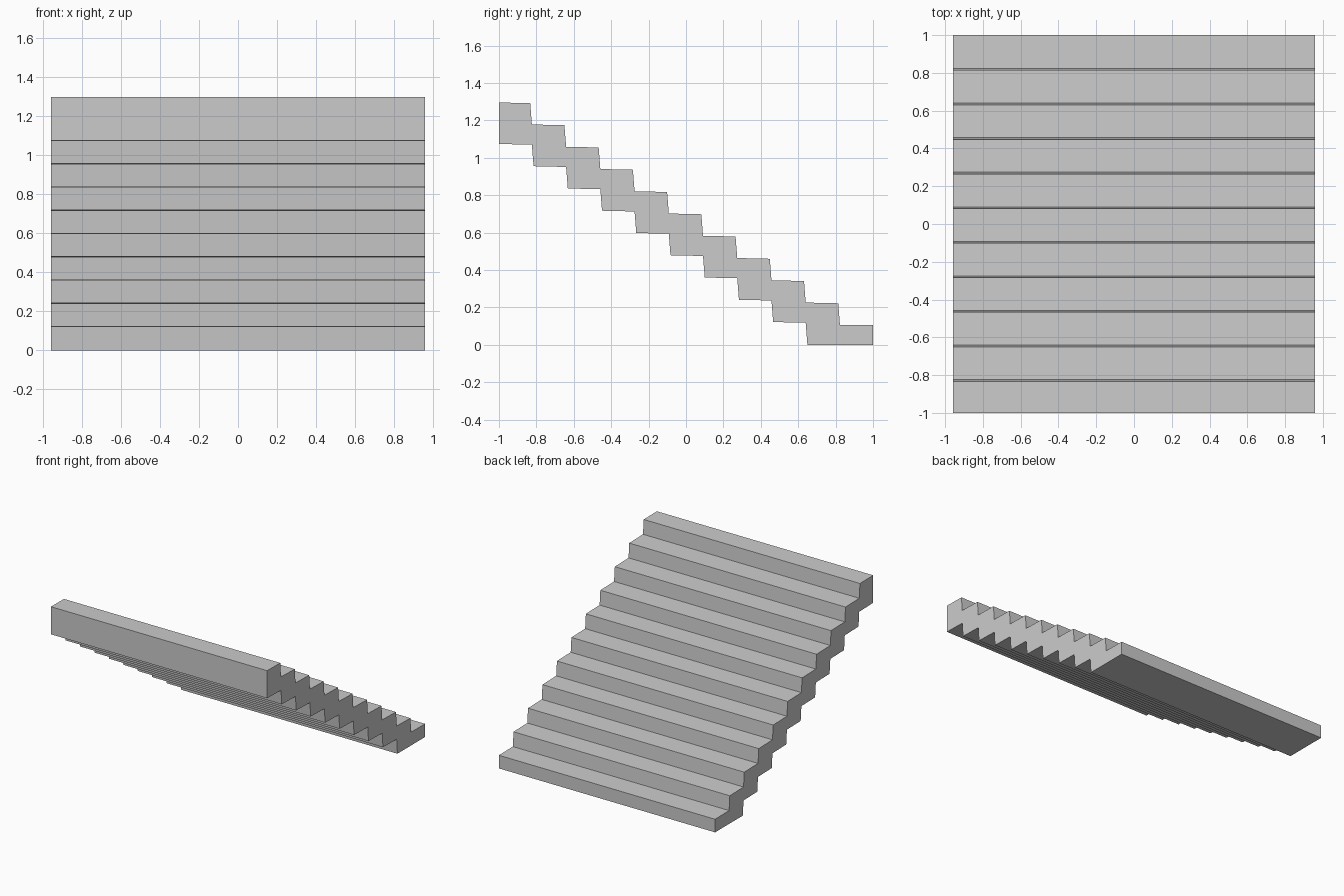
import bpy

if "Cube" in bpy.data.objects:
    bpy.data.objects.remove(bpy.data.objects["Cube"])

HALF_W = 0.958
RUN, RISE = 0.183, 0.119

# Top side of the stair profile (y, z), from high front to low back
profile = [(-1.0, 1.295)]
for i in range(10):
    y, z = -0.833 + RUN * i, -RISE * i
    profile += [(y, 1.293 + z), (y + 0.009, 1.178 + z)]
profile += [(1.0, 0.105), (1.0, 0.0)]

# Stepped underside, from low back to high front
for i in reversed(range(9)):
    y, z = -0.824 + RUN * i, -RISE * i
    profile += [(y + 0.009, 0.955 + z if i < 8 else 0.0), (y, 1.070 + z)]
profile.append((-1.0, 1.074))

# Extrude the profile across the width
n = len(profile)
verts = [(x, y, z) for x in (-HALF_W, HALF_W) for y, z in profile]
faces = [list(range(n)), list(range(2 * n - 1, n - 1, -1))]
faces += [[i, i + n, (i + 1) % n + n, (i + 1) % n] for i in range(n)]
mesh = bpy.data.meshes.new("stair_flight")
mesh.from_pydata(verts, [], faces)
mesh.update()
stairs = bpy.data.objects.new("stair_flight", mesh)
bpy.context.collection.objects.link(stairs)

# Consistent outward normals
import bmesh
bm = bmesh.new()
bm.from_mesh(mesh)
bmesh.ops.recalc_face_normals(bm, faces=bm.faces)
bm.to_mesh(mesh)
bm.free()
